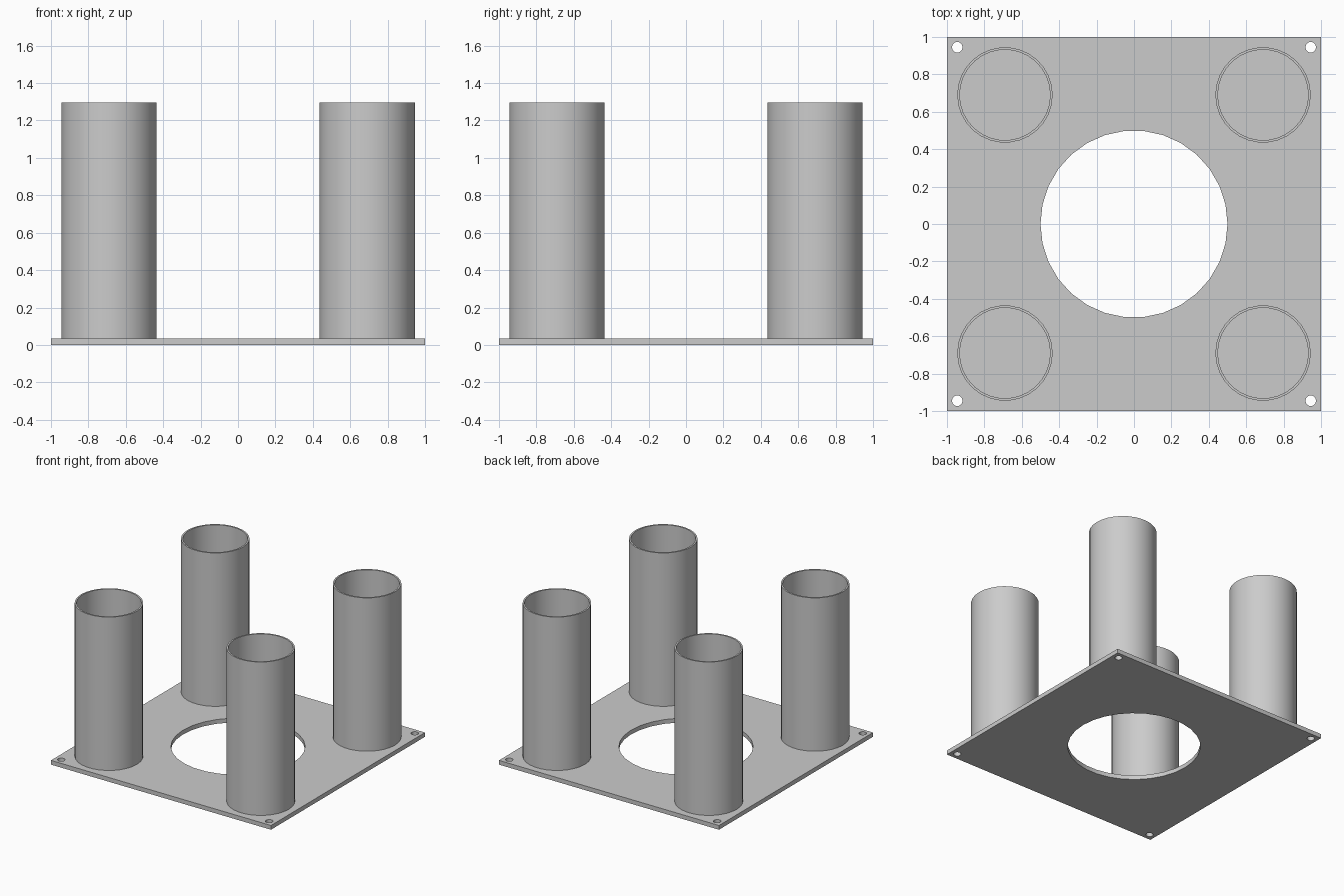
import bpy
from math import cos, sin, tau

if "Cube" in bpy.data.objects:
    bpy.data.objects.remove(bpy.data.objects["Cube"])

THICK, TOP = 0.035, 1.295
SIDES = 30
OUTER, INNER, SPACING = 0.255, 0.242, 0.69
CORNERS = {"front_right": (-1, -1), "front_left": (1, -1),
           "back_left": (1, 1), "back_right": (-1, 1)}

grey = bpy.data.materials.new("light grey")
grey.use_nodes = True
grey.diffuse_color = (0.6, 0.6, 0.6, 1)
grey.node_tree.nodes["Principled BSDF"].inputs["Base Color"].default_value = grey.diffuse_color


def circle(x, y, radius, sides=SIDES):
    return [(x + radius * cos(tau * i / sides), y + radius * sin(tau * i / sides))
            for i in range(sides)]


def extrude_outline(name, loops, bottom, top):
    """Extrude an outline with holes into a solid mesh."""
    curve = bpy.data.curves.new(name, "CURVE")
    curve.dimensions = "2D"
    curve.fill_mode = "BOTH"
    curve.extrude = (top - bottom) / 2
    for loop in loops:
        spline = curve.splines.new("POLY")
        spline.points.add(len(loop) - 1)
        for point, (x, y) in zip(spline.points, loop):
            point.co = (x, y, 0, 1)
        spline.use_cyclic_u = True
    obj = bpy.data.objects.new(name, curve)
    bpy.context.collection.objects.link(obj)
    obj.location.z = (top + bottom) / 2
    bpy.ops.object.select_all(action="DESELECT")
    obj.select_set(True)
    bpy.context.view_layer.objects.active = obj
    bpy.ops.object.convert(target="MESH")
    obj = bpy.context.object
    # weld the caps to the walls and face everything outwards
    bpy.ops.object.mode_set(mode="EDIT")
    bpy.ops.mesh.select_all(action="SELECT")
    bpy.ops.mesh.remove_doubles(threshold=0.0001)
    bpy.ops.mesh.normals_make_consistent(inside=False)
    bpy.ops.object.mode_set(mode="OBJECT")
    bpy.ops.object.shade_smooth_by_angle(angle=0.6)
    obj.data.materials.clear()
    obj.data.materials.append(grey)
    return obj


# Square plate with a central opening and a screw hole in each corner
square = list(CORNERS.values())
screw_holes = [circle(0.945 * x, 0.945 * y, 0.028) for x, y in square]
extrude_outline("base_plate", [square, circle(0, 0, 0.5)] + screw_holes, 0, THICK)

# Open tube near each corner
for label, (sx, sy) in CORNERS.items():
    x, y = SPACING * sx, SPACING * sy
    extrude_outline(label + "_tube", [circle(x, y, OUTER), circle(x, y, INNER)], THICK, TOP)
